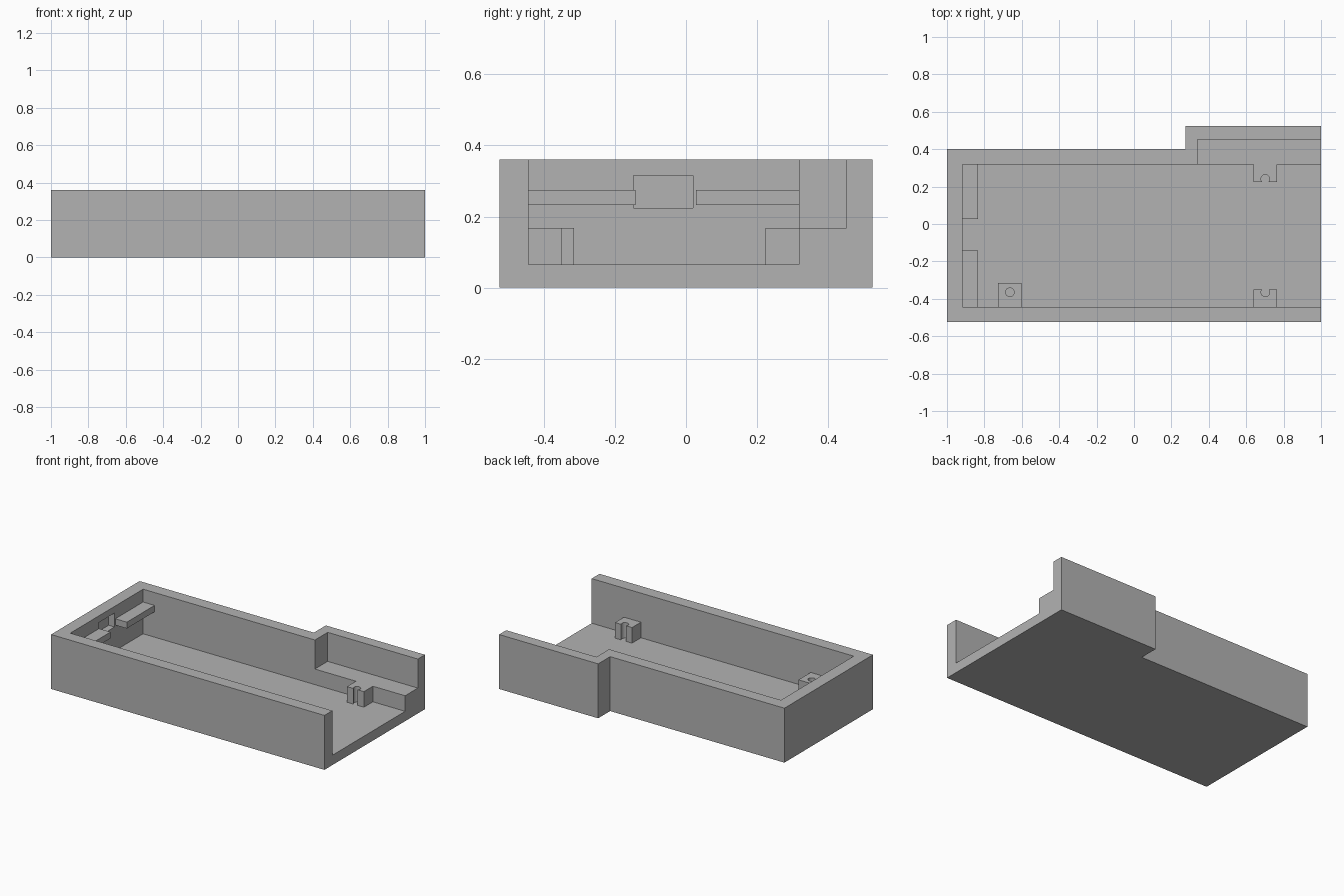
import bpy
import bmesh

old = bpy.data.objects.get("Cube")
if old:
    bpy.data.objects.remove(old, do_unlink=True)

grey = bpy.data.materials.new("plain grey")
grey.use_nodes = True
grey.diffuse_color = (0.45, 0.45, 0.45, 1)
grey.node_tree.nodes["Principled BSDF"].inputs["Base Color"].default_value = grey.diffuse_color


def prism(name, outline, z0, z1):
    """Extrude a flat outline from z0 to z1."""
    bm = bmesh.new()
    base = bm.faces.new([bm.verts.new((x, y, z0)) for x, y in outline])
    top = bmesh.ops.extrude_face_region(bm, geom=[base])["geom"]
    verts = [v for v in top if isinstance(v, bmesh.types.BMVert)]
    bmesh.ops.translate(bm, verts=verts, vec=(0, 0, z1 - z0))
    bmesh.ops.recalc_face_normals(bm, faces=bm.faces)
    mesh = bpy.data.meshes.new(name)
    bm.to_mesh(mesh)
    bm.free()
    mesh.materials.append(grey)
    obj = bpy.data.objects.new(name, mesh)
    bpy.context.collection.objects.link(obj)
    return obj


def box(name, x0, x1, y0, y1, z0, z1):
    return prism(name, [(x0, y0), (x1, y0), (x1, y1), (x0, y1)], z0, z1)


def cut(obj, cutter):
    """Subtract the cutter from the object, then discard the cutter."""
    cutter.hide_render = True
    mod = obj.modifiers.new("cut", 'BOOLEAN')
    mod.operation = 'DIFFERENCE'
    mod.solver = 'EXACT'
    mod.object = cutter
    bpy.context.view_layer.objects.active = obj
    bpy.ops.object.modifier_apply(modifier=mod.name)
    bpy.data.objects.remove(cutter, do_unlink=True)


HEIGHT, FLOOR, LEDGE = 0.36, 0.065, 0.168
FRONT, BACK, END = -0.443, 0.318, -0.917   # inner wall faces
SINK = 0.02                                # overlap into walls and floor

# Tray with a stepped back wall, open at one end
tray = prism("tray", [(-1, -0.525), (1, -0.525), (1, 0.525), (0.275, 0.525),
                      (0.275, 0.4), (-1, 0.4)], 0, HEIGHT)
cut(tray, box("cavity", END, 1.1, FRONT, BACK, FLOOR, 0.5))
cut(tray, box("ledge_cavity", 0.34, 1.1, 0.2, 0.451, LEDGE, 0.5))
cut(tray, box("end_pocket", -0.96, -0.88, -0.148, 0.02, 0.224, 0.316))

# Two retaining rails on the closed end
for name, y0, y1 in (("front_rail", FRONT - SINK, -0.142), ("back_rail", 0.028, BACK + SINK)):
    box(name, END - SINK, -0.833, y0, y1, 0.233, 0.275)

# Screw posts with round holes; two holes break out through the post face
posts = (("end_post", -0.664, FRONT - SINK, -0.315, -0.365),
         ("front_post", 0.702, FRONT - SINK, -0.35, -0.365),
         ("back_post", 0.702, 0.224, BACK + SINK, 0.241))
for name, x, y0, y1, hole_y in posts:
    post = box(name, x - 0.062, x + 0.062, y0, y1, FLOOR - SINK, LEDGE)
    bpy.ops.mesh.primitive_cylinder_add(vertices=32, radius=0.023, depth=0.3,
                                        location=(x, hole_y, FLOOR + 0.15))
    cut(post, bpy.context.object)
    bpy.context.view_layer.objects.active = post
    bpy.ops.object.select_all(action='DESELECT')
    post.select_set(True)
    bpy.ops.object.shade_smooth_by_angle()
